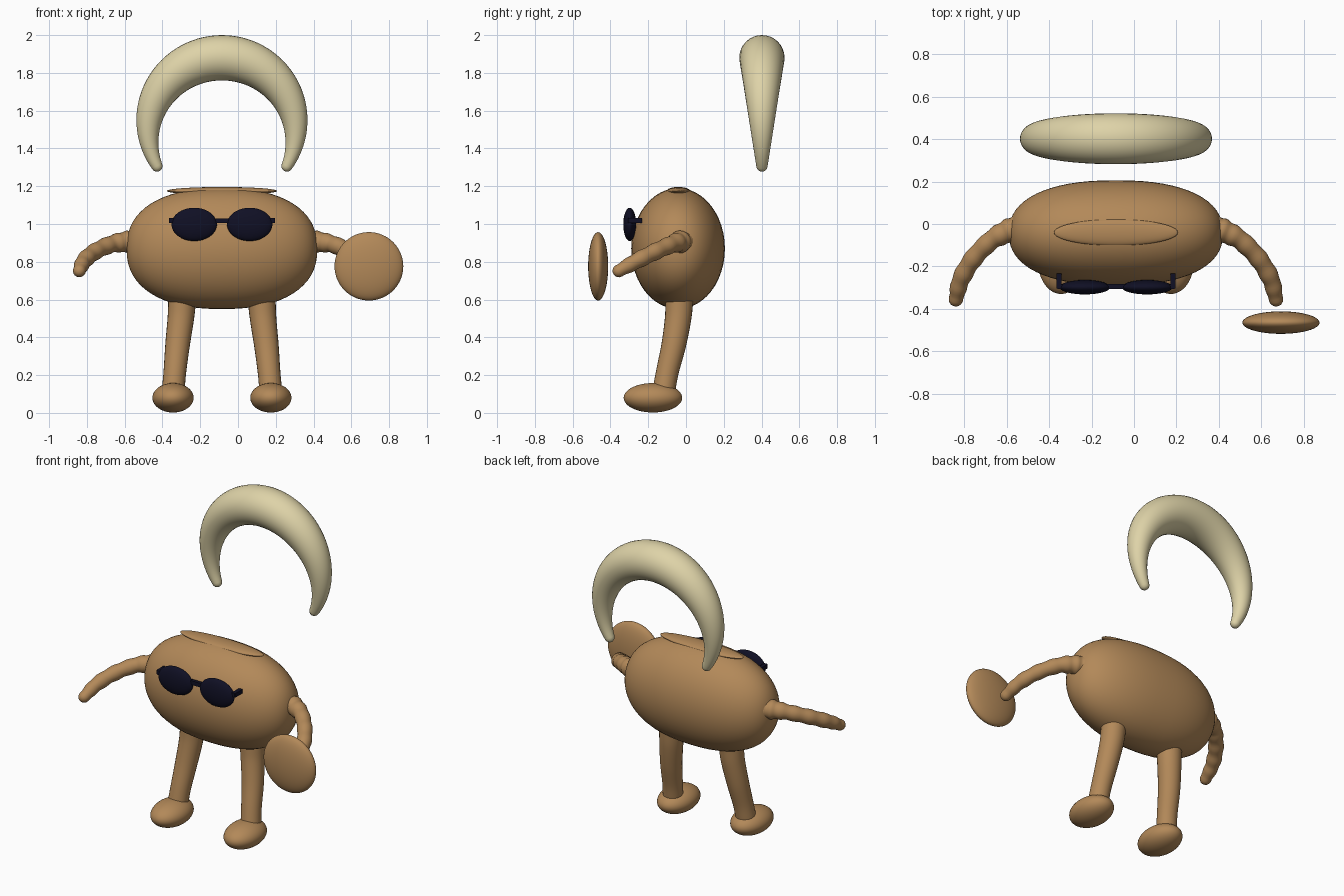
import bpy, bmesh, math
from mathutils import Vector, Matrix

if "Cube" in bpy.data.objects:
    bpy.data.objects.remove(bpy.data.objects["Cube"], do_unlink=True)

MID = -0.085  # x of the body's own mirror plane


def material(name, colour):
    m = bpy.data.materials.new(name)
    m.use_nodes = True
    m.diffuse_color = (*colour, 1)
    m.node_tree.nodes["Principled BSDF"].inputs["Base Color"].default_value = (*colour, 1)
    return m


BROWN = material("warm brown", (0.45, 0.25, 0.10))
CREAM = material("cream", (0.73, 0.65, 0.39))
DARK = material("midnight blue", (0.005, 0.005, 0.018))


def finish(bm, name, mat, smooth=True):
    bmesh.ops.recalc_face_normals(bm, faces=bm.faces)
    me = bpy.data.meshes.new(name)
    for f in bm.faces:
        f.smooth = smooth
    bm.to_mesh(me)
    bm.free()
    me.materials.append(mat)
    ob = bpy.data.objects.new(name, me)
    bpy.context.collection.objects.link(ob)
    return ob


def ellipsoid(name, centre, radii, mat, power=2.0):
    """Ellipsoid with poles along x; power above 2 squares off its length."""
    bm = bmesh.new()
    bmesh.ops.create_uvsphere(bm, u_segments=48, v_segments=32, radius=1,
                              matrix=Matrix.Rotation(math.pi / 2, 4, 'Y'))
    e = 2 / power
    for v in bm.verts:
        r = math.hypot(v.co.y, v.co.z)
        k = r ** (e - 1) if r > 1e-4 else 0
        x = math.copysign(abs(v.co.x) ** e, v.co.x)
        v.co = Vector((x * radii[0], v.co.y * k * radii[1], v.co.z * k * radii[2])) + Vector(centre)
    return finish(bm, name, mat)


def box(name, centre, size, mat):
    bm = bmesh.new()
    bmesh.ops.create_cube(bm, size=1)
    for v in bm.verts:
        v.co = Vector(a * b for a, b in zip(v.co, size)) + Vector(centre)
    return finish(bm, name, mat, False)


def tube(name, path, mat, sides=24):
    """Sweep circles along (point, radius) pairs and round off both ends."""
    pts = [Vector(p) for p, r in path]
    rad = [r for p, r in path]
    tans = [(pts[min(i + 1, len(pts) - 1)] - pts[max(i - 1, 0)]).normalized()
            for i in range(len(pts))]
    rings = list(zip(pts, rad, tans))
    caps = [math.radians(a) for a in (25, 50, 70, 85)]

    def cap(i, s):
        return [(pts[i] + tans[i] * s * rad[i] * math.sin(a), rad[i] * math.cos(a), tans[i])
                for a in caps]
    rings = cap(0, -1)[::-1] + rings + cap(-1, 1)
    bm = bmesh.new()
    loops = []
    side = tans[0].orthogonal().normalized()
    for p, r, t in rings:
        side = (side - t * side.dot(t)).normalized()
        up = t.cross(side)
        loops.append([bm.verts.new(p + r * (side * math.cos(a) + up * math.sin(a)))
                      for a in (2 * math.pi * k / sides for k in range(sides))])
    for a, b in zip(loops, loops[1:]):
        for k in range(sides):
            j = (k + 1) % sides
            bm.faces.new((a[k], a[j], b[j], b[k]))
    bm.faces.new(loops[0])
    bm.faces.new(loops[-1])
    return finish(bm, name, mat)


def spline(keys, steps=8):
    """Catmull-Rom through (x, y, z, radius) keys."""
    k = [Vector(q) for q in keys]
    k = [k[0] * 2 - k[1]] + k + [k[-1] * 2 - k[-2]]
    out = []
    for i in range(1, len(k) - 2):
        a, b, c, d = k[i - 1:i + 3]
        for s in range(steps):
            t = s / steps
            out.append(0.5 * (2 * b + (c - a) * t + (2 * a - 5 * b + 4 * c - d) * t * t
                              + (3 * b - a - 3 * c + d) * t ** 3))
    out.append(k[-2])
    return out


# Body with the flat oval on its top
ellipsoid("body", (MID, -0.042, 0.87), (0.505, 0.248, 0.32), BROWN, 2.35)
ellipsoid("top_oval", (MID, -0.04, 1.175), (0.292, 0.062, 0.021), BROWN)

# Paired parts: offsets are measured outwards from the mirror plane
arm_keys = [(0.46, -0.02, 0.905, 0.062), (0.51, -0.035, 0.905, 0.056),
            (0.585, -0.075, 0.893, 0.046), (0.67, -0.16, 0.855, 0.044),
            (0.73, -0.26, 0.805, 0.042), (0.755, -0.355, 0.752, 0.034)]
leg_keys = [(0.21, -0.035, 0.60, 0.074), (0.218, -0.042, 0.50, 0.070),
            (0.235, -0.065, 0.36, 0.065), (0.249, -0.098, 0.22, 0.060),
            (0.257, -0.115, 0.13, 0.060)]
for side, s in (("right", -1), ("left", 1)):
    # Slightly lumpy arm
    arm = [((MID + s * q[0], q[1], q[2]), q[3] * (1 + 0.05 * math.sin(i * 1.1)))
           for i, q in enumerate(spline(arm_keys))]
    tube(side + "_arm", arm, BROWN)
    leg = [((MID + s * q[0], q[1], q[2]), q[3]) for q in spline(leg_keys)]
    tube(side + "_leg", leg, BROWN)
    ellipsoid(side + "_foot", (MID + s * 0.259, -0.175, 0.08), (0.109, 0.155, 0.078), BROWN)
    # Sunglasses
    ellipsoid(side + "_lens", (MID + s * 0.147, -0.298, 0.998), (0.12, 0.034, 0.088), DARK)
    box(side + "_temple", (MID + s * 0.268, -0.268, 1.018), (0.024, 0.07, 0.026), DARK)
    box(side + "_hinge", (MID + s * 0.255, -0.296, 1.018), (0.04, 0.022, 0.026), DARK)
box("glasses_bridge", (MID, -0.295, 1.017), (0.12, 0.022, 0.026), DARK)

# Round shield in front of the left hand
ellipsoid("shield_disc", (0.693, -0.465, 0.776), (0.182, 0.053, 0.181), BROWN)

# Crescent horn floating behind the body
horn = []
for i in range(65):
    a = math.radians(-28 + 236 * i / 64)
    z = 1.49 + 0.39 * math.sin(a)
    horn.append(((MID + 0.39 * math.cos(a), 0.402, z), 0.03 + 0.09 * (z - 1.307) / 0.573))
tube("crescent_horn", horn, CREAM, 32)
